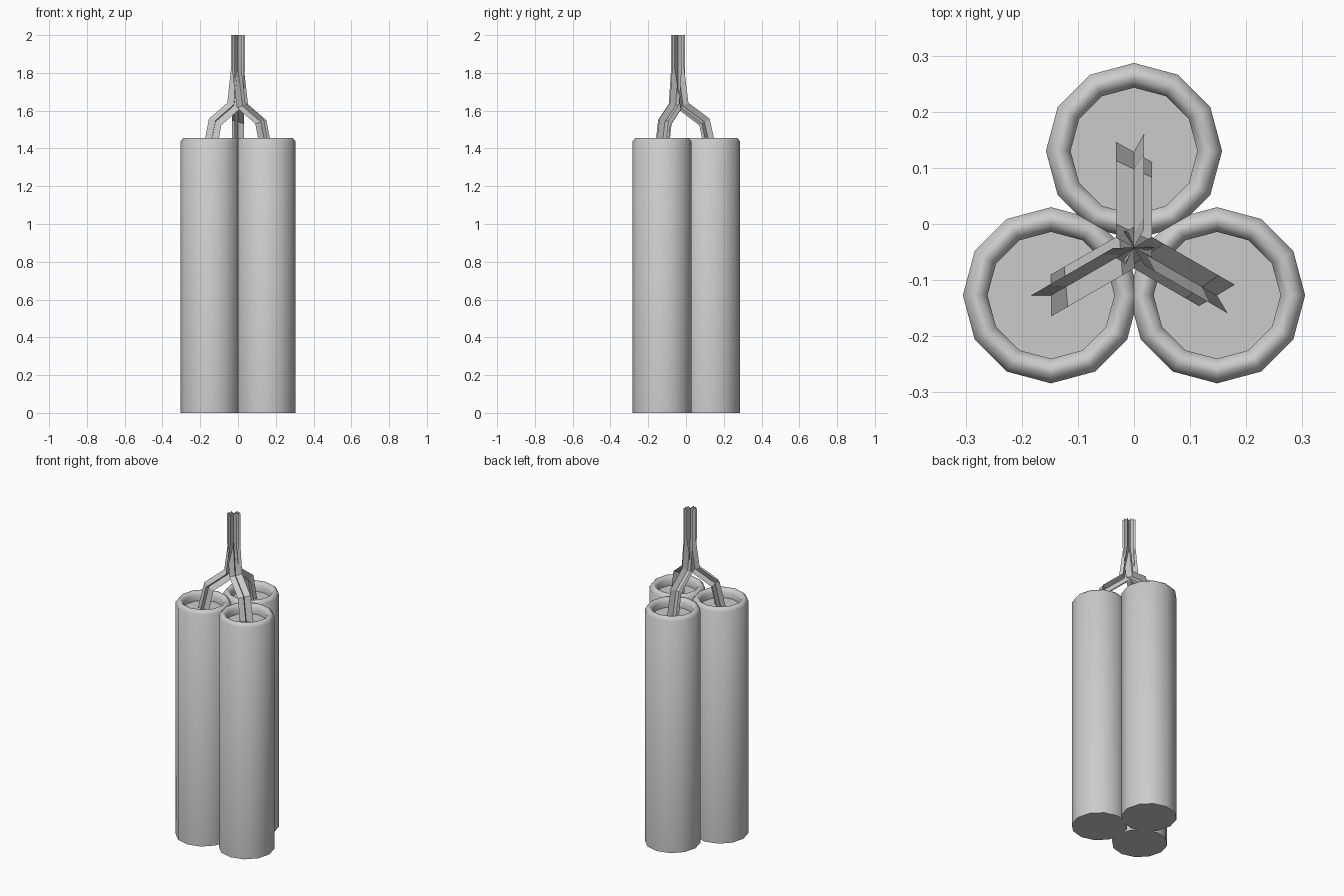
import bpy
import math
from mathutils import Vector

if "Cube" in bpy.data.objects:
    bpy.data.objects.remove(bpy.data.objects["Cube"])

HUB = Vector((0, -0.042, 0))      # axis where the three fuses meet
SIDES = 12


def make_object(name, verts, faces, angle):
    mesh = bpy.data.meshes.new(name)
    mesh.from_pydata(verts, [], faces)
    mesh.update()
    obj = bpy.data.objects.new(name, mesh)
    bpy.context.collection.objects.link(obj)
    bpy.ops.object.select_all(action='DESELECT')
    obj.select_set(True)
    bpy.context.view_layer.objects.active = obj
    bpy.ops.object.shade_smooth_by_angle(angle=math.radians(angle))
    return obj


def stick(name, cx, cy):
    # lathed tube with a rounded rim and recessed top
    profile = [(0.157, 0), (0.157, 1.437), (0.142, 1.455),
               (0.128, 1.455), (0.113, 1.437), (0.113, 1.40)]
    verts, faces = [], []
    for r, z in profile:
        for i in range(SIDES):
            a = 2 * math.pi * i / SIDES
            verts.append((cx + r * math.cos(a), cy + r * math.sin(a), z))
    for k in range(len(profile) - 1):
        for i in range(SIDES):
            j = (i + 1) % SIDES
            a, b = k * SIDES, (k + 1) * SIDES
            faces.append((a + i, a + j, b + j, b + i))
    faces.append(tuple(reversed(range(SIDES))))
    last = (len(profile) - 1) * SIDES
    faces.append(tuple(range(last, last + SIDES)))
    return make_object(name, verts, faces, 60)


def fuse(name, heading):
    # two crossed flat strips swept along a bent path
    out = Vector((math.cos(heading), math.sin(heading), 0))
    side = Vector((math.sin(heading), -math.cos(heading), 0))
    path = [(0.170, 1.40), (0.140, 1.54), (0.027, 1.625), (0, 1.82), (0, 2.0)]
    pts = [HUB + out * r + Vector((0, 0, z)) for r, z in path]
    verts, faces = [], []
    for strip_angle in (-29, 61):
        a = math.radians(strip_angle)
        base = len(verts)
        for k, p in enumerate(pts):
            before = (p - pts[k - 1]).normalized() if k else Vector()
            after = (pts[k + 1] - p).normalized() if k < len(pts) - 1 else Vector()
            t = (before + after).normalized()
            if k in (0, len(pts) - 1):
                t = Vector((0, 0, 1))
            normal = t.cross(side)
            d = (side * math.cos(a) + normal * math.sin(a)) * 0.037
            verts += [p - d, p + d]
        for k in range(len(pts) - 1):
            i = base + 2 * k
            faces.append((i, i + 1, i + 3, i + 2))
    return make_object(name, verts, faces, 20)


# three sticks in a triangle
stick("back_stick", 0, 0.13)
stick("left_stick", -0.148, -0.127)
stick("right_stick", 0.148, -0.127)

# one fuse per stick, twisted together at the top
for label, deg in (("back", 90), ("left", 210), ("right", 330)):
    fuse(label + "_fuse", math.radians(deg))
